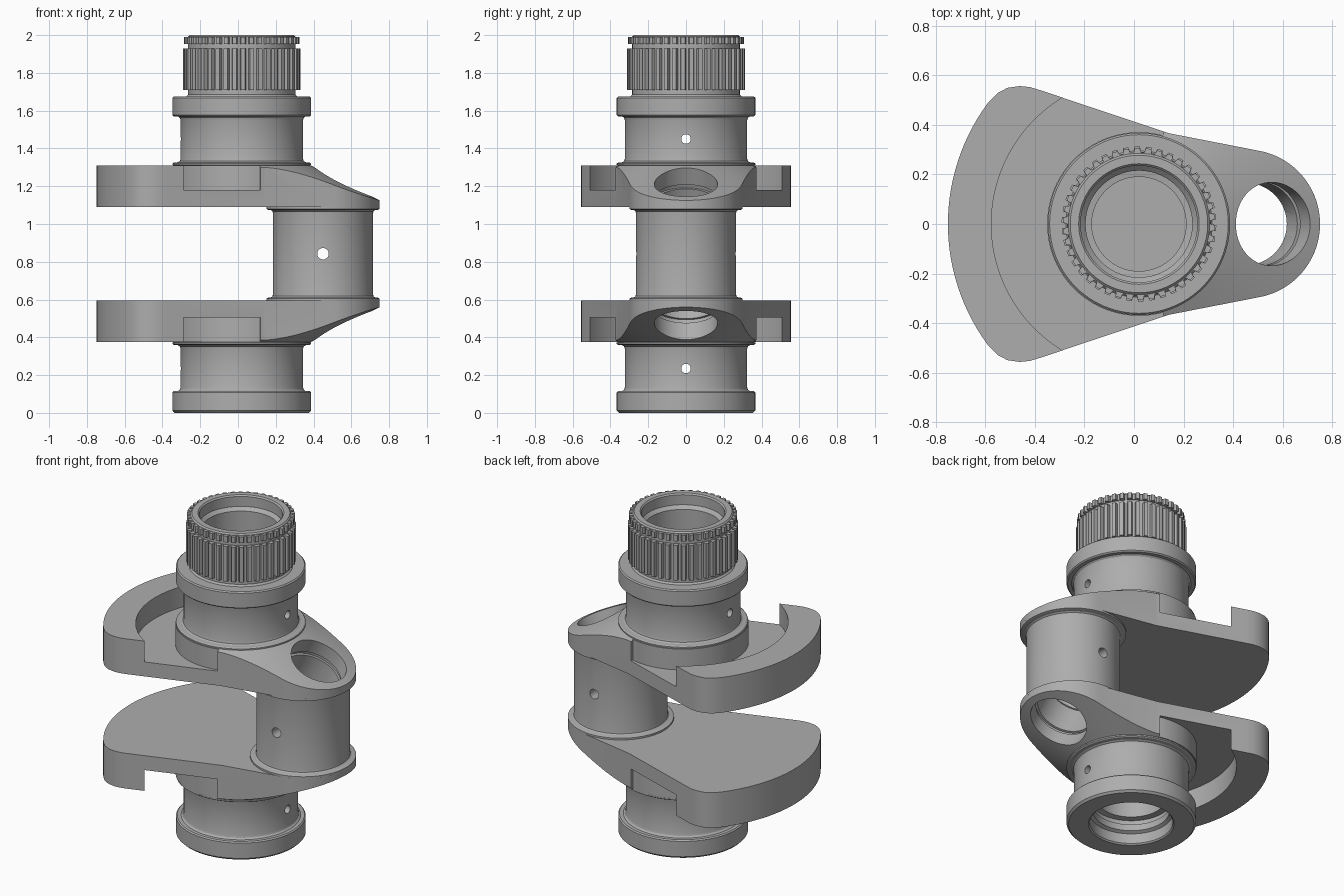
import bpy, bmesh, math
from mathutils import Matrix, Vector

if "Cube" in bpy.data.objects:
    bpy.data.objects.remove(bpy.data.objects["Cube"])

AX, PIN = 0.02, 0.45      # main axis and crank pin axis (x)
MID = 0.8425              # mirror height between the two webs

steel = bpy.data.materials.new("steel_grey")
steel.diffuse_color = (0.42, 0.42, 0.42, 1)
steel.use_nodes = True
steel.node_tree.nodes["Principled BSDF"].inputs["Base Color"].default_value = steel.diffuse_color


def make(name, bm):
    bmesh.ops.remove_doubles(bm, verts=bm.verts, dist=1e-5)
    bmesh.ops.recalc_face_normals(bm, faces=bm.faces)
    me = bpy.data.meshes.new(name)
    bm.to_mesh(me)
    bm.free()
    me.materials.append(steel)
    ob = bpy.data.objects.new(name, me)
    bpy.context.collection.objects.link(ob)
    return ob


def revolve(name, profile, cx=0.0, a0=0, a1=360, steps=96):
    """Turn a closed (radius, z) profile around a vertical axis."""
    bm = bmesh.new()
    full = a1 - a0 == 360
    rings = []
    for i in range(steps if full else steps + 1):
        a = math.radians(a0 + (a1 - a0) * i / steps)
        rings.append([bm.verts.new((cx + r * math.cos(a), r * math.sin(a), z)) for r, z in profile])
    n = len(profile)
    for i in range(steps):
        p, q = rings[i], rings[(i + 1) % len(rings)]
        for j in range(n):
            k = (j + 1) % n
            if profile[j][0] > 0 or profile[k][0] > 0:
                bm.faces.new((p[j], q[j], q[k], p[k]))
    if not full:
        bm.faces.new(rings[0])
        bm.faces.new(rings[-1])
    return make(name, bm)


def rod(name, r, z0, z1, cx=0.0, steps=64):
    return revolve(name, [(0, z0), (r, z0), (r, z1), (0, z1)], cx, steps=steps)


def cut(ob, cutters):
    """Subtract the cutters and bake the result."""
    for c in cutters:
        m = ob.modifiers.new("cut", 'BOOLEAN')
        m.operation, m.solver, m.object = 'DIFFERENCE', 'EXACT', c
    bpy.context.view_layer.update()
    dg = bpy.context.evaluated_depsgraph_get()
    me = bpy.data.meshes.new_from_object(ob.evaluated_get(dg))
    ob.modifiers.clear()
    ob.data = me


def mirror_copy(ob, name):
    me = ob.data.copy()
    me.transform(Matrix.Translation((0, 0, 2 * MID)) @ Matrix.Scale(-1, 4, (0, 0, 1)))
    me.flip_normals()
    new = bpy.data.objects.new(name, me)
    bpy.context.collection.objects.link(new)
    return new


# --- cutters -------------------------------------------------------------
# slanted pin bore with a retaining groove, one from each end
slant = revolve("slant_bore_cutter", [(0, -0.3), (0.168, -0.3), (0.168, -0.12), (0.182, -0.12),
                (0.182, -0.095), (0.168, -0.095), (0.168, 0.3), (0, 0.3)], steps=64)
slant.data.transform(Matrix.Translation((0.56, 0, 1.22)) @ Matrix.Rotation(math.radians(26), 4, 'Y'))
slant_low = mirror_copy(slant, "slant_bore_cutter_low")
core = rod("pin_core_cutter", 0.166, 0.68, 1.0, PIN)
hub_bore = rod("hub_bore_cutter", 0.196, 1.2, 1.5, AX)
recess = revolve("recess_cutter", [(0.37, 1.18), (0.595, 1.18), (0.595, 1.4), (0.37, 1.4)], AX, 75, 285)
cone = revolve("cone_cutter", [(0.345, 1.32), (0.9, 1.039), (0.9, 1.45), (0.345, 1.45)], AX, -75, 75)


def drill(name, r, axis, loc):
    ob = rod(name, r, -0.6, 0.6, steps=24)
    rot = Matrix.Rotation(math.pi / 2, 4, axis)
    ob.data.transform(Matrix.Translation(loc) @ rot)
    return ob


oil_top = drill("oil_cutter_top", 0.025, 'Y', Vector((0, 0, 1.45)))
oil_low = drill("oil_cutter_low", 0.025, 'Y', Vector((0, 0, 0.235)))
oil_pin = drill("oil_cutter_pin", 0.03, 'X', Vector((PIN, 0, MID)))

# --- webs with counterweights -------------------------------------------
half = []
for i in range(25):
    a = math.radians(80 * i / 24)
    half.append((PIN + 0.3 * math.cos(a), 0.3 * math.sin(a)))
half += [(0.14, 0.366), (-0.38, 0.54), (-0.42, 0.552), (-0.46, 0.556), (-0.51, 0.549), (-0.55, 0.528)]
for i in range(25):
    a = math.radians(143 + 37 * i / 24)
    half.append((0.07 + 0.82 * math.cos(a), 0.82 * math.sin(a)))
outline = half + [(x, -y) for x, y in half[-2:0:-1]]
bm = bmesh.new()
base = bm.faces.new([bm.verts.new((x, y, 1.09)) for x, y in outline])
ext = bmesh.ops.extrude_face_region(bm, geom=[base], use_keep_orig=True)
bmesh.ops.translate(bm, vec=(0, 0, 0.22), verts=[v for v in ext['geom'] if isinstance(v, bmesh.types.BMVert)])
upper_web = make("upper_web", bm)
cut(upper_web, [recess, cone, slant, hub_bore])
lower_web = mirror_copy(upper_web, "lower_web")

# --- crank pin -----------------------------------------------------------
end = [(0.30, 0.592), (0.30, 0.606), (0.29, 0.61), (0.275, 0.612), (0.267, 0.618), (0.265, 0.628)]
crank_pin = revolve("crank_pin", [(0, 0.592)] + end + [(r, 2 * MID - z) for r, z in reversed(end)]
                    + [(0, 2 * MID - 0.592)], PIN)
cut(crank_pin, [slant, slant_low, core, oil_pin])

# --- main journals -------------------------------------------------------
journal = [(0.19, 1.25), (0.36, 1.25), (0.36, 1.31), (0.367, 1.312), (0.367, 1.32), (0.36, 1.325),
           (0.338, 1.327), (0.328, 1.333), (0.324, 1.345), (0.324, 1.55), (0.328, 1.562),
           (0.338, 1.57), (0.36, 1.57), (0.367, 1.577)]
upper_shaft = revolve("upper_journal", journal + [
    (0.367, 1.668), (0.36, 1.675), (0.295, 1.675), (0.285, 1.685), (0.285, 1.992), (0.277, 2.0),
    (0.243, 2.0), (0.235, 1.992), (0.235, 1.93), (0.215, 1.91), (0.215, 1.76), (0.225, 1.755),
    (0.225, 1.73), (0.19, 1.725)], AX)
cut(upper_shaft, [oil_top])
lower_shaft = revolve("lower_journal", [(r, 2 * MID - z) for r, z in journal] + [
    (0.367, 0.012), (0.355, 0.0), (0.243, 0.0), (0.235, 0.008), (0.235, 0.07), (0.215, 0.08),
    (0.215, 0.12), (0.225, 0.125), (0.225, 0.15), (0.19, 0.155)], AX)
cut(lower_shaft, [oil_low])


# --- splines -------------------------------------------------------------
def spline(name, z0, z1, r_out, r_root, teeth=42):
    bm = bmesh.new()
    rings = []
    for i in range(teeth):
        for f, r in ((0.0, r_root), (0.3, r_root), (0.42, r_out), (0.88, r_out)):
            a = 2 * math.pi * (i + f) / teeth
            c, s = math.cos(a), math.sin(a)
            rings.append([bm.verts.new((AX + q * c, q * s, z))
                          for q, z in ((0.26, z0), (r, z0), (r, z1), (0.26, z1))])
    for i, p in enumerate(rings):
        q = rings[(i + 1) % len(rings)]
        for j in range(4):
            bm.faces.new((p[j], q[j], q[(j + 1) % 4], p[(j + 1) % 4]))
    return make(name, bm)


main_spline = spline("main_spline", 1.71, 1.928, 0.312, 0.29)
end_spline = spline("end_spline", 1.952, 1.99, 0.306, 0.289)

# --- finishing -----------------------------------------------------------
for c in (slant, slant_low, core, hub_bore, recess, cone, oil_top, oil_low, oil_pin):
    bpy.data.objects.remove(c)
for ob in (upper_web, lower_web, crank_pin, upper_shaft, lower_shaft, main_spline, end_spline):
    bpy.ops.object.select_all(action='DESELECT')
    ob.select_set(True)
    bpy.context.view_layer.objects.active = ob
    bpy.ops.object.shade_smooth_by_angle(angle=math.radians(25))
